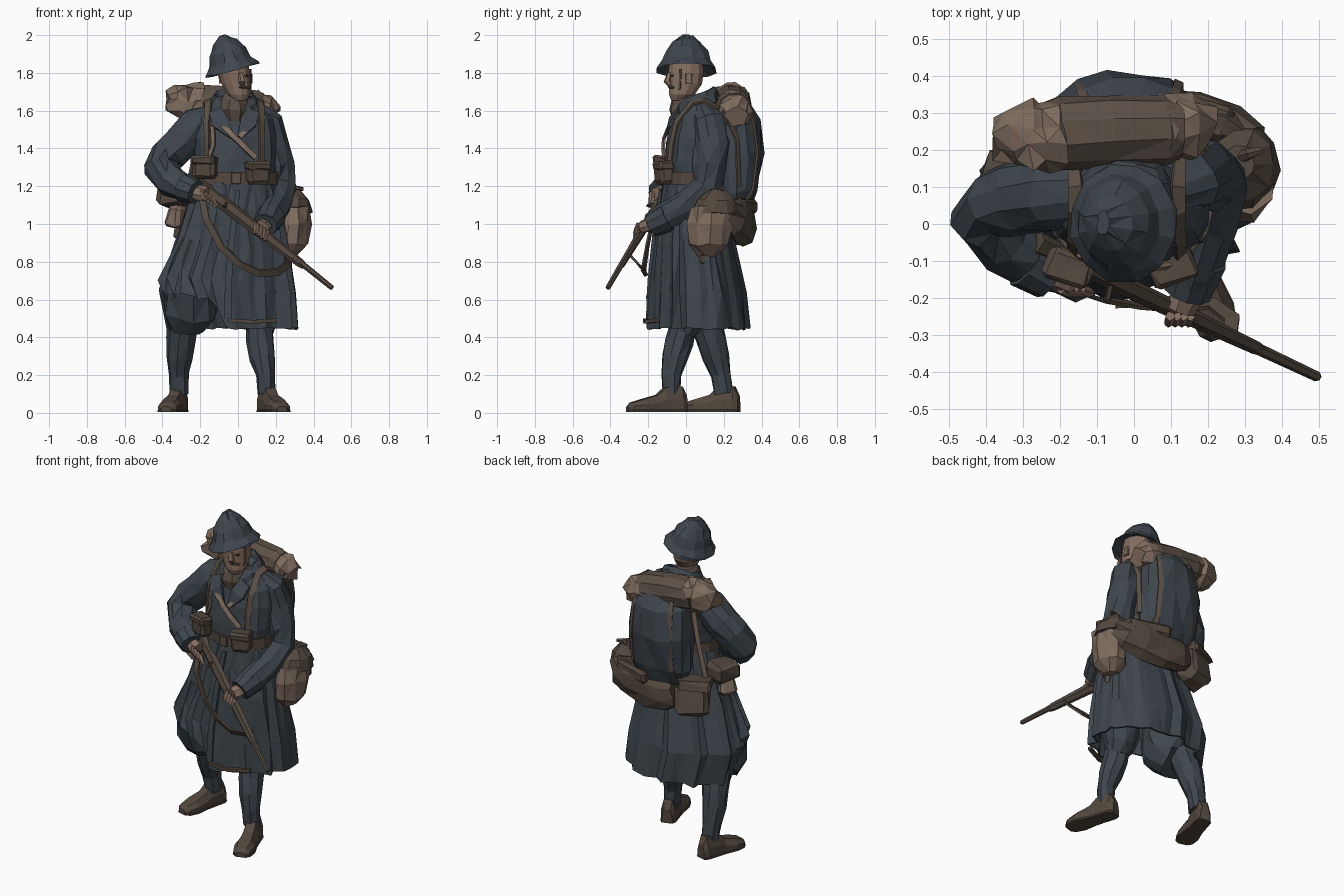
import bpy, bmesh, math, random
from mathutils import Vector, Matrix

random.seed(4)


def material(name, rgb):
    m = bpy.data.materials.new(name)
    m.diffuse_color = (*rgb, 1)
    return m


BLUE = material("blue grey wool", (.048, .060, .073))
NAVY = material("dark blue cloth", (.045, .057, .070))
BROWN = material("brown leather", (.085, .064, .048))
ROLL = material("brown canvas", (.105, .08, .06))
TAN = material("tan canvas", (.21, .15, .112))
SKIN = material("skin", (.23, .155, .115))
WOOD = material("dark wood", (.08, .06, .045))


def finish(name, bm, mat, jitter=0):
    """Crumple, facet and store a mesh."""
    if jitter:
        for v in bm.verts:
            v.co += Vector([random.uniform(-jitter, jitter) for _ in range(3)])
        bmesh.ops.triangulate(bm, faces=[f for f in bm.faces if len(f.verts) == 4])
    bmesh.ops.recalc_face_normals(bm, faces=bm.faces)
    me = bpy.data.meshes.new(name)
    bm.to_mesh(me)
    bm.free()
    me.materials.append(mat)
    ob = bpy.data.objects.new(name, me)
    bpy.context.collection.objects.link(ob)
    return ob


def skin_rings(name, rings, mat, jitter=0, caps=True):
    bm = bmesh.new()
    loops = [[bm.verts.new(p) for p in r] for r in rings]
    n = len(loops[0])
    for a, b in zip(loops, loops[1:]):
        for i in range(n):
            bm.faces.new((a[i], a[(i + 1) % n], b[(i + 1) % n], b[i]))
    if caps:
        bm.faces.new(loops[0])
        bm.faces.new(loops[-1])
    return finish(name, bm, mat, jitter)


def loft(name, rings, mat, n=12, jitter=0, power=2, folds=0, slope=0, edit=None, caps=True):
    """Horizontal rings (x, y, z, rx, ry); folds grow towards the first ring."""
    pleat = [random.uniform(-1, 1) for _ in range(n)]
    out = []
    for k, (x, y, z, rx, ry) in enumerate(rings):
        ring = []
        for i in range(n):
            a = 2 * math.pi * (i + .5) / n
            s, c = math.sin(a), -math.cos(a)
            g = (abs(s) ** power + abs(c) ** power) ** (-1 / power)
            g *= 1 + folds * pleat[i] * (1 - k / len(rings))
            p = Vector((x + rx * s * g, y + ry * c * g, z + slope * ry * c))
            ring.append(edit(p) if edit else p)
        out.append(ring)
    return skin_rings(name, out, mat, jitter, caps)


def tube(name, pts, mat, n=8, jitter=0, flat=1, ref=None, box=False):
    """Path points (x, y, z, r); ref is the direction of the flattened axis."""
    P = [Vector(p[:3]) for p in pts]
    n, turn, grow = (4, math.pi / 4, 1.414) if box else (n, 0, 1)
    out = []
    for i, p in enumerate(P):
        t = (P[min(i + 1, len(P) - 1)] - P[max(i - 1, 0)]).normalized()
        w = Vector(ref) if ref else p - Vector((-.02, .07, 1.35))
        u = t.cross(w).normalized()
        v = u.cross(t)
        r = pts[i][3] * grow
        out.append([p + u * r * math.cos(2 * math.pi * k / n + turn)
                    + v * r * flat * math.sin(2 * math.pi * k / n + turn) for k in range(n)])
    return skin_rings(name, out, mat, jitter)


def pouch(name, loc, size, mat, yaw=0, tilt=0, jitter=.004, taper=1):
    bm = bmesh.new()
    bmesh.ops.create_cube(bm, size=1)
    for v in bm.verts:
        k = taper if v.co.z > 0 else 1
        v.co = Vector((v.co.x * size[0] * k, v.co.y * size[1] * k, v.co.z * size[2]))
    bmesh.ops.bevel(bm, geom=bm.edges[:], offset=min(size) * .22, segments=1, affect='EDGES')
    bm.transform(Matrix.Translation(loc) @ Matrix.Rotation(yaw, 4, 'Z') @ Matrix.Rotation(tilt, 4, 'Y'))
    return finish(name, bm, mat, jitter)


# coat body
TORSO = [(-.01, .03, 1.18, .22, .15), (-.01, .03, 1.25, .205, .14), (-.01, .03, 1.33, .215, .145),
         (-.02, .05, 1.46, .225, .145), (-.02, .06, 1.56, .205, .125), (-.02, .07, 1.62, .155, .1),
         (-.02, .07, 1.67, .09, .075)]
loft("coat_body", TORSO, BLUE, n=16, jitter=.007)


def chest(x, z, off=.012):
    """Point on the front of the coat body."""
    for a, b in zip(TORSO, TORSO[1:]):
        if z <= b[2]:
            break
    f = (z - a[2]) / (b[2] - a[2])
    cx, cy, _, rx, ry = [p + (q - p) * f for p, q in zip(a, b)]
    s = max(-.97, min(.97, (x - cx) / rx))
    return (x, cy - (ry + off) * math.sqrt(1 - s * s), z)


# coat skirt, its front right corner hooked back
def hook_back(p):
    if p.z < .8 and p.x < -.06 and p.y < .06:
        p.z += (.8 - p.z) * .45 * min(1, (-.06 - p.x) / .06) * min(1, (.06 - p.y) / .12)
    return p


skirt = loft("coat_skirt", [(-.035, .06, .445, .335, .265), (-.065, .055, .64, .355, .25),
                            (-.04, .04, .9, .295, .21), (-.025, .03, 1.08, .25, .175),
                            (-.015, .03, 1.22, .215, .15)], BLUE, n=44, folds=.11, jitter=.007,
             edit=hook_back, caps=False)
skirt.modifiers.new("cloth thickness", 'SOLIDIFY').thickness = .012
tube("coat_front_edge", [(.0, -.135, 1.18, .012), (-.03, -.168, .95, .016), (-.05, -.193, .7, .018),
                         (-.055, -.2, .5, .02)], BLUE, box=True, flat=.6, ref=(0, -1, 0))
tube("coat_hem_trim", [(-.05, -.218, .49, .01), (.08, -.212, .482, .01), (.2, -.158, .49, .01)], BROWN,
     box=True, ref=(0, -1, 0))

# trousers, wrapped shins and boots
tube("right_trouser", [(-.2, 0, .9, .12), (-.24, .01, .74, .14), (-.25, -.005, .62, .155),
                       (-.25, .01, .54, .145), (-.27, .06, .475, .105)], BLUE, n=11, jitter=.013, ref=(0, -1, 0))
tube("left_trouser", [(.1, 0, .8, .13), (.11, 0, .6, .12), (.115, 0, .47, .09), (.115, -.02, .42, .07)],
     BLUE, n=10, jitter=.008, ref=(0, -1, 0))
tube("right_puttee", [(-.285, .09, .52, .085), (-.3, .135, .39, .08), (-.31, .16, .29, .07),
                      (-.313, .185, .2, .055), (-.31, .2, .1, .05)], BLUE, n=9, jitter=.004, ref=(0, -1, 0))
tube("left_puttee", [(.11, -.01, .48, .072), (.115, -.035, .38, .073), (.13, -.06, .29, .068),
                     (.145, -.08, .2, .052), (.15, -.075, .1, .048)], BLUE, n=9, jitter=.004, ref=(0, -1, 0))


def boot(side, heel, toe):
    h, d = Vector((*heel, 0)), Vector((*toe, 0)) - Vector((*heel, 0))
    w = Vector((-d.y, d.x, 0)).normalized()
    for part, mat, lo in (("boot", BROWN, .018), ("sole", WOOD, .005)):
        rings = []
        for s, hw, top in ((0, .03, .09), (.08, .044, .14), (.36, .046, .135), (.5, .048, .095),
                           (.75, .06, .072), (.93, .05, .055), (1, .026, .035)):
            if part == "sole":
                hw, top = hw + .003, .026
            mid = lo + (top - lo) * .45
            prof = ((-hw, lo), (-hw, mid), (-hw * .6, top), (hw * .6, top), (hw, mid), (hw, lo))
            rings.append([h + d * s + w * a + Vector((0, 0, b)) for a, b in prof])
        skin_rings(f"{side}_{part}", rings, mat)


boot("right", (-.3, .28), (-.38, -.02))
boot("left", (.135, -.0), (.235, -.31))

# sleeves with cuffs
tube("right_sleeve", [(-.13, .08, 1.56, .08), (-.22, .085, 1.52, .1), (-.3, .075, 1.43, .1),
                      (-.37, .055, 1.36, .098), (-.41, .02, 1.3, .092), (-.35, -.05, 1.225, .085),
                      (-.27, -.11, 1.185, .068), (-.23, -.14, 1.17, .06)], BLUE, n=10, jitter=.01, ref=(.3, -1, .6))
tube("right_cuff", [(-.29, -.1, 1.195, .078), (-.225, -.143, 1.168, .066)], BLUE, n=10, ref=(.3, -1, .6))
tube("left_sleeve", [(.08, .09, 1.59, .07), (.15, .115, 1.54, .085), (.18, .13, 1.43, .093),
                     (.205, .13, 1.3, .09), (.215, .115, 1.19, .09), (.2, .015, 1.1, .085), (.165, -.11, 1.03, .073),
                     (.145, -.18, .995, .06)], BLUE, n=10, jitter=.01, ref=(1, .2, .1))
tube("left_cuff", [(.175, -.09, 1.04, .08), (.143, -.185, .993, .066)], BLUE, n=10, ref=(1, .2, .1))


# hands gripping the rifle
def hand(side, wrist, knuckle, drop):
    w, k = Vector(wrist), Vector(knuckle)
    tube(f"{side}_hand", [(*w, .034), (*w.lerp(k, .5), .046), (*k, .042)], SKIN, n=7, flat=.75, ref=(0, -1, .5))
    for i in range(4):
        b = k + Vector((.018 * (i - 1.5), -.014, -.012 * (i - 1.5)))
        tube(f"{side}_finger_{i + 1}", [(*b, .014), (*(b + Vector(drop) * .6), .014), (*(b + Vector(drop)), .01)],
             SKIN, n=5, ref=(1, 0, .1))


hand("right", (-.24, -.13, 1.172), (-.17, -.162, 1.158), (.03, -.012, -.05))
hand("left", (.15, -.175, .998), (.125, -.235, .985), (-.005, -.022, -.055))


# rifle and hanging sling
def rifle(x, r, up=0):
    return (x, -.18 - .47 * x, 1.05 - .78 * x + up, r)


tube("rifle_stock", [rifle(-.27, .048, -.02), rifle(-.2, .044, -.012), rifle(-.12, .032), rifle(-.04, .036),
                     rifle(.12, .032), rifle(.33, .024), rifle(.35, .018)], WOOD, n=6, flat=.7, ref=(.3, -1, 0))
tube("rifle_barrel", [rifle(.05, .014, .014), rifle(.34, .016, .004), rifle(.495, .014), rifle(.5, .01)],
     WOOD, n=6, ref=(.3, -1, 0))
tube("rifle_bolt", [(-.06, -.16, 1.11, .008), (-.07, -.2, 1.1, .008), (-.07, -.205, 1.09, .012)],
     WOOD, n=6, ref=(0, 0, 1))
tube("rifle_sling", [(-.19, -.12, 1.14, .018), (-.17, -.175, 1.03, .018), (-.09, -.205, .88, .018),
                     (.01, -.22, .785, .018), (.11, -.225, .74, .02), (.21, -.215, .745, .022),
                     (.265, -.255, .79, .022), (.26, -.305, .845, .018)], BROWN, box=True, flat=.28, ref=(.1, -1, -.6))

# neck, head and face
loft("neck_cloth", [(-.02, .02, 1.53, .055, .09), (-.02, .01, 1.6, .095, .1), (-.015, .01, 1.65, .08, .085),
                    (-.015, .02, 1.69, .06, .06)], ROLL, n=9, jitter=.008)
loft("head", [(.01, -.04, 1.655, .034, .04), (.005, -.022, 1.685, .062, .07), (-.01, -.003, 1.74, .08, .09),
              (-.02, 0, 1.8, .087, .097), (-.03, 0, 1.88, .08, .09)], SKIN, n=12)
tube("nose", [(.012, -.088, 1.8, .012), (.022, -.1, 1.755, .019), (.022, -.084, 1.738, .014)],
     SKIN, n=5, ref=(0, -1, 0))
tube("moustache", [(-.03, -.073, 1.72, .006), (.018, -.088, 1.728, .01), (.058, -.066, 1.722, .006)],
     BROWN, n=5, ref=(0, -1, 0))
for side, x in (("right", -.035), ("left", .04)):
    pouch(f"{side}_eye", (x + .008, -.079 + abs(x) * .1, 1.785), (.024, .012, .008), BROWN, yaw=x * 8, jitter=0)
    pouch(f"{side}_ear", (-.018 + x * 2.15, .015, 1.77), (.016, .035, .055), SKIN, jitter=.002)
    tube(f"{side}_chin_strap", [(-.018 + x * 2.1, -.03, 1.82, .006), (-.004 + x * 1.8, -.033, 1.72, .006),
                                (.01 + x * .5, -.062, 1.66, .006)], BROWN, box=True, flat=.4, ref=(x, -.02, 0))

# helmet, leaning to one side
lean = Matrix.Translation((-.03, .003, 1.82)) @ Matrix.Rotation(-.26, 4, 'Y')
tilted = lambda p: lean @ p
loft("helmet", [(0, 0, .03, .1, .11), (0, 0, -.01, .15, .162), (0, 0, .002, .15, .16), (0, 0, .04, .116, .134),
                (0, 0, .095, .1, .115), (0, 0, .145, .066, .078), (-.005, 0, .184, .018, .034)],
     BLUE, n=12, edit=tilted, jitter=.004)

# collar and lapels
loft("collar", [(-.02, .055, 1.6, .145, .125), (-.02, .055, 1.66, .128, .115), (-.02, .06, 1.69, .1, .095),
                (-.02, .06, 1.66, .085, .075)], BLUE, n=14, slope=.42, jitter=.008)
for side, s in (("right", -1), ("left", 1)):
    tube(f"{side}_lapel", [(*chest(-.02 + s * .1, 1.6, .02), .035), (*chest(-.02 + s * .075, 1.54, .022), .045),
                           (*chest(-.01 + s * .02, 1.46, .015), .012)], BLUE, box=True, flat=.25, ref=(0, -1, .2))

# belt, braces and slings
loft("belt", [(-.01, .03, z, .222, .157) for z in (1.21, 1.275)], BROWN, n=18)
pouch("belt_buckle", (-.01, -.13, 1.243), (.05, .012, .06), ROLL, jitter=0)
for side, s in (("right", -1), ("left", 1)):
    x = -.02 + s * .145
    tube(f"{side}_brace", [(*chest(x, 1.29), .016), (*chest(x, 1.42), .016), (*chest(x, 1.54, .02), .017),
                           (x * .95, .03, 1.64, .019), (x * .95, .1, 1.655, .019), (x, .19, 1.6, .016)],
         ROLL, box=True, flat=.35)
    pouch(f"{side}_cartridge_pouch", (-.035 + s * .14, -.115, 1.285 - .015 * s), (.12, .08, .12), BROWN, s * .35)
    pouch(f"{side}_cartridge_flap", (-.035 + s * .142, -.12, 1.322 - .015 * s), (.126, .083, .05), BROWN, s * .35)
tube("cross_strap", [(*chest(-.135 + .057 * i, 1.57 - .055 * i, .022), .014) for i in range(5)],
     TAN, box=True, flat=.4)
tube("counter_strap", [(*chest(.1 - .045 * i, 1.56 - .05 * i, .02), .012) for i in range(3)],
     TAN, box=True, flat=.4)
tube("right_sling_loop", [(*chest(-.165, 1.32, .016), .011), (*chest(-.13, 1.42, .018), .012),
                          (*chest(-.135, 1.52, .026), .012)], TAN, box=True, flat=.4)

# backpack with straps
PACK = [(-.02, .255, 1.08, .16, .08), (-.02, .27, 1.17, .195, .11), (-.02, .275, 1.38, .2, .138),
        (-.015, .265, 1.55, .185, .128), (-.01, .25, 1.65, .14, .08)]
loft("backpack", PACK, BLUE, n=14, power=2.2, jitter=.01)
for i, x in enumerate((-.15, .12)):
    tube(f"backpack_strap_{i + 1}", [(x, .3, 1.09, .013), (x, .358, 1.18, .013), (x, .383, 1.38, .013),
                                     (x * .95, .362, 1.54, .013), (x * .85, .32, 1.64, .013)], ROLL, box=True, flat=.4)
tube("backpack_side_strap", [(.18, .2, 1.6, .013), (.19, .27, 1.45, .013), (.195, .28, 1.2, .013)],
     ROLL, box=True, flat=.4)
tube("backpack_hip_strap", [(-.2, .22, 1.55, .013), (-.235, .22, 1.35, .013), (-.28, .2, 1.1, .013)],
     TAN, box=True, flat=.4)

# blanket roll with bunched ends
tube("blanket_roll", [(-.22, .24, 1.645, .09), (-.2, .245, 1.645, .097), (-.06, .25, 1.635, .099),
                      (.08, .255, 1.62, .096), (.12, .255, 1.61, .085)], ROLL, n=10, jitter=.005, ref=(0, 0, 1))
tube("right_blanket_end", [(-.19, .24, 1.645, .106), (-.24, .235, 1.65, .09), (-.28, .235, 1.65, .1),
                           (-.33, .235, 1.65, .08), (-.375, .23, 1.645, .055)], TAN, n=10, jitter=.017, ref=(0, 0, 1))
tube("left_blanket_end", [(.07, .255, 1.61, .1), (.11, .258, 1.6, .09), (.155, .26, 1.585, .095),
                          (.2, .26, 1.57, .06)], TAN, n=10, jitter=.014, ref=(0, 0, 1))

# water bottle, haversack and hip bags
loft("water_bottle", [(.265, .11, .83, .05, .05), (.28, .12, .89, .085, .105), (.295, .125, 1.0, .092, .125),
                      (.295, .14, 1.09, .09, .112)], TAN, n=10, jitter=.008)
loft("water_bottle_cover", [(.295, .15, 1.06, .097, .125), (.295, .16, 1.13, .085, .1),
                            (.285, .165, 1.18, .045, .05)], BROWN, n=10, jitter=.006)
tube("water_bottle_spout", [(.29, .18, 1.16, .02), (.31, .19, 1.19, .016), (.345, .2, 1.185, .01)], BROWN, n=6,
     ref=(0, 1, 0))
tube("bottle_tail", [(.25, .08, .88, .035), (.26, .08, .8, .022), (.25, .07, .76, .01)], ROLL, n=6, ref=(0, 1, 0))
tube("haversack", [(.33, .23, 1.08, .05), (.27, .26, 1.04, .105), (.17, .28, 1.02, .125), (.04, .3, 1.0, .12),
                   (-.07, .305, 1.0, .11), (-.13, .295, 1.01, .08)], BROWN, n=9, flat=.6, jitter=.008, ref=(.3, 1, 0))
pouch("haversack_flap", (.14, .3, 1.09), (.25, .1, .08), BROWN, yaw=-.28)
pouch("tool_bag", (-.23, .255, .99), (.2, .14, .19), ROLL, yaw=.4, jitter=.014, taper=.9)
pouch("tool_bag_flap", (-.24, .25, 1.09), (.2, .14, .06), BROWN, yaw=.4, jitter=.01)
pouch("right_hip_bag", (-.335, .11, 1.145), (.15, .17, .11), BROWN, yaw=-.3, jitter=.012)
pouch("right_hip_pouch", (-.325, .06, 1.04), (.09, .1, .13), TAN, yaw=-.5, tilt=.2, jitter=.008, taper=.8)
